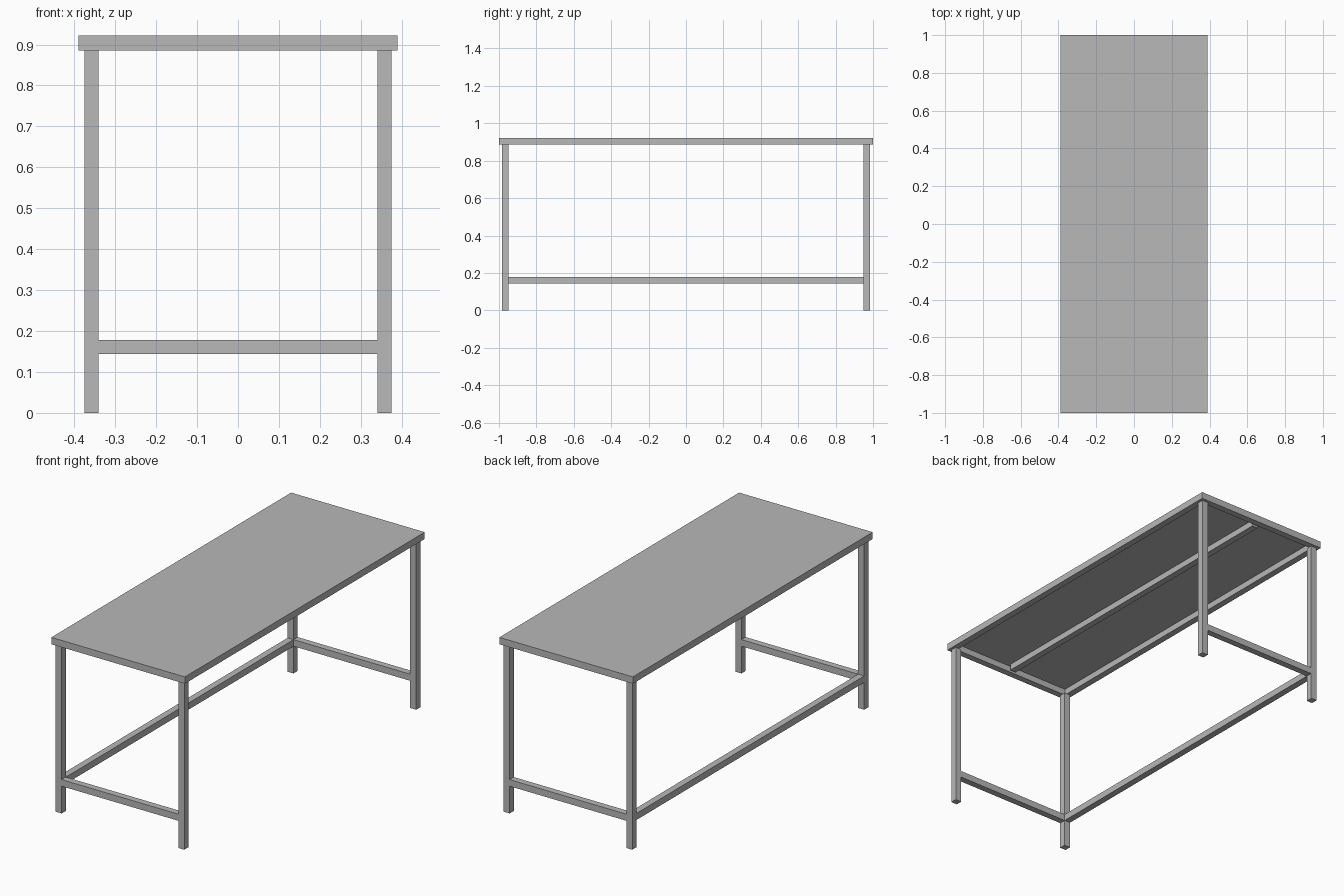
import bpy
import bmesh
from mathutils import Matrix, Vector

cube = bpy.data.objects.get("Cube")
if cube:
    bpy.data.objects.remove(cube, do_unlink=True)

# Single painted grey
grey = bpy.data.materials.new("grey")
grey.use_nodes = True
colour = (0.48, 0.48, 0.48, 1)
grey.diffuse_color = colour
grey.node_tree.nodes["Principled BSDF"].inputs["Base Color"].default_value = colour

# Main dimensions
HALF_X, HALF_Y, HEIGHT = 0.39, 1.0, 0.922
TOP_Z = 0.886            # underside of the top frame
SKIN = 0.003             # thickness of the sheet over the frame
TUBE = 0.035             # square tube width
LEG_X, LEG_Y = 0.358, 0.967
RAIL_Z = 0.161
IN_X, IN_Y = LEG_X - TUBE / 2, LEG_Y - TUBE / 2


def finish(name, bm):
    mesh = bpy.data.meshes.new(name)
    bm.to_mesh(mesh)
    bm.free()
    mesh.materials.append(grey)
    obj = bpy.data.objects.new(name, mesh)
    bpy.context.scene.collection.objects.link(obj)
    return obj


def box(name, centre, size):
    bm = bmesh.new()
    matrix = Matrix.Translation(centre) @ Matrix.Diagonal((*size, 1))
    bmesh.ops.create_cube(bm, size=1, matrix=matrix)
    return finish(name, bm)


# Table top: slab with its underside inset and pushed up into a shallow tray
bm = bmesh.new()
slab = Matrix.Translation((0, 0, (TOP_Z + HEIGHT) / 2)) @ Matrix.Diagonal(
    (2 * HALF_X, 2 * HALF_Y, HEIGHT - TOP_Z, 1))
bmesh.ops.create_cube(bm, size=1, matrix=slab)
bm.normal_update()
under = min(bm.faces, key=lambda f: f.calc_center_median().z)
bmesh.ops.inset_region(bm, faces=[under], thickness=HALF_X - IN_X)
pushed = bmesh.ops.extrude_face_region(bm, geom=[under])
moved = [v for v in pushed["geom"] if isinstance(v, bmesh.types.BMVert)]
bmesh.ops.translate(bm, verts=moved, vec=Vector((0, 0, HEIGHT - SKIN - TOP_Z)))
if under.is_valid:
    bmesh.ops.delete(bm, geom=[under], context="FACES_ONLY")
bmesh.ops.recalc_face_normals(bm, faces=bm.faces)
finish("table_top", bm)

# Centre beam inside the tray
box("centre_beam", (0, 0, (TOP_Z + HEIGHT - SKIN) / 2),
    (TUBE, 2 * IN_Y, HEIGHT - SKIN - TOP_Z))

# Legs and end rails
for y_name, sy in (("front", -1), ("back", 1)):
    for x_name, sx in (("right", -1), ("left", 1)):
        box(f"{y_name}_{x_name}_leg", (sx * LEG_X, sy * LEG_Y, TOP_Z / 2),
            (TUBE, TUBE, TOP_Z))
    box(f"{y_name}_rail", (0, sy * LEG_Y, RAIL_Z), (2 * IN_X, TUBE, TUBE))

# Long rail on one side only
box("right_long_rail", (-LEG_X, 0, RAIL_Z), (TUBE, 2 * IN_Y, TUBE))
